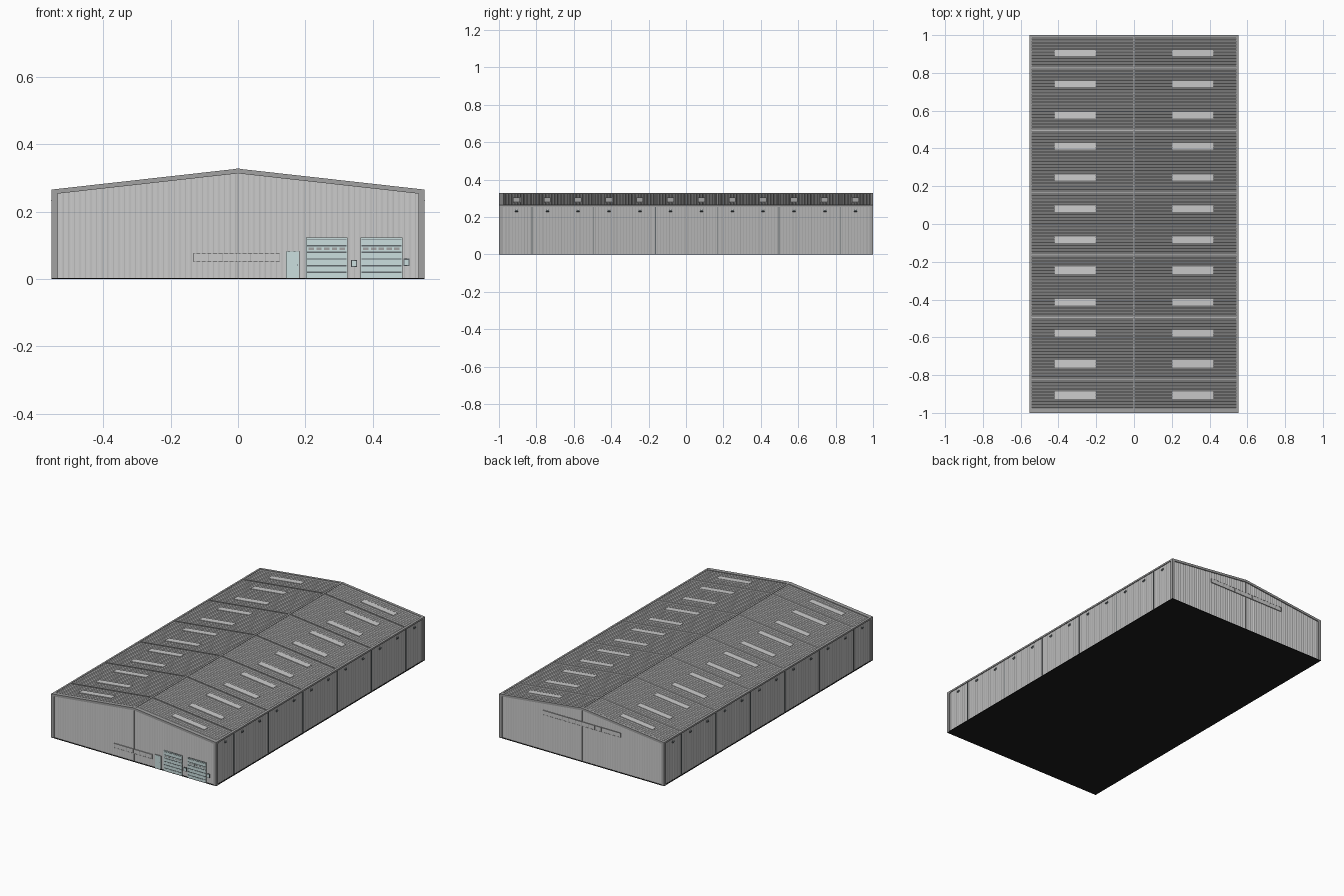
import bpy, bmesh
from mathutils import Vector

if "Cube" in bpy.data.objects:
    bpy.data.objects.remove(bpy.data.objects["Cube"])

W, L, EAVE, RIDGE = 0.553, 1.0, 0.265, 0.327
SLOPE = (RIDGE - EAVE) / W
PITCH = 1.98 / 120


def roof_z(x):
    return RIDGE - SLOPE * abs(x)


def material(name, rgb):
    m = bpy.data.materials.new(name)
    m.diffuse_color = (*rgb, 1)
    m.use_nodes = True
    m.node_tree.nodes["Principled BSDF"].inputs["Base Color"].default_value = m.diffuse_color
    return m


teal = material("pale_teal", (0.60, 0.74, 0.74))
dark = material("dark_grey", (0.12, 0.14, 0.15))
pane = material("pale_grey", (0.62, 0.62, 0.62))
trim = material("trim_grey", (0.36, 0.36, 0.36))
side_grey = material("side_grey", (0.46, 0.46, 0.46))
black = material("near_black", (0.012, 0.012, 0.012))


def finish(name, bm, mat=None, mirror=False, array=None):
    me = bpy.data.meshes.new(name)
    bm.to_mesh(me)
    bm.free()
    ob = bpy.data.objects.new(name, me)
    bpy.context.collection.objects.link(ob)
    if mat:
        me.materials.append(mat)
    if array:
        a = ob.modifiers.new("repeat", 'ARRAY')
        a.count = array[0]
        a.use_relative_offset = False
        a.use_constant_offset = True
        a.constant_offset_displace = array[1]
    if mirror:
        ob.modifiers.new("mirror", 'MIRROR')
    return ob


def prism(name, xz, y0, y1, **kw):
    """Extrude an x-z outline along y."""
    bm = bmesh.new()
    f = bm.faces.new([bm.verts.new((x, y0, z)) for x, z in xz])
    r = bmesh.ops.extrude_face_region(bm, geom=[f])
    vs = [v for v in r["geom"] if isinstance(v, bmesh.types.BMVert)]
    bmesh.ops.translate(bm, verts=vs, vec=(0, y1 - y0, 0))
    bmesh.ops.recalc_face_normals(bm, faces=bm.faces)
    return finish(name, bm, **kw)


def box(name, x0, x1, y0, y1, z0, z1, **kw):
    return prism(name, [(x0, z0), (x1, z0), (x1, z1), (x0, z1)], y0, y1, **kw)


def sloped(name, x0, x1, y0, y1, lo, hi, **kw):
    """Slab following the roof slope, from lo to hi relative to the roof line."""
    return prism(name, [(x0, roof_z(x0) + lo), (x1, roof_z(x1) + lo),
                        (x1, roof_z(x1) + hi), (x0, roof_z(x0) + hi)], y0, y1, **kw)


def corrugated(name, u0, u1, place, outward, rib, web, mat=None):
    """Trapezoid-ribbed sheet; place(u, depth) gives the two ends of each fold."""
    bm = bmesh.new()
    prev, u = None, u0
    folds = []
    flat = 0.5 - web
    while u < u1 - 1e-5:
        folds += [(u + t * PITCH, d) for t, d in
                  ((0, 0), (flat, 0), (0.5, rib), (0.5 + flat, rib))]
        u += PITCH
    for u, d in [f for f in folds if f[0] < u1] + [(u1, 0)]:
        cur = [bm.verts.new(p) for p in place(u, d)]
        if prev:
            bm.faces.new((prev[0], cur[0], cur[1], prev[1]))
        prev = cur
    bm.normal_update()
    if sum((f.normal for f in bm.faces), Vector()).dot(Vector(outward)) < 0:
        bmesh.ops.reverse_faces(bm, faces=bm.faces)
    return finish(name, bm, mat=mat, mirror=True)


# floor slab and solid inner body
box("floor_slab", -W, W, -L, L, 0, 0.003, mat=black)
bw, bt = 0.542, -0.010
prism("inner_body", [(-bw, 0.001), (bw, 0.001), (bw, roof_z(bw) + bt), (0, RIDGE + bt),
                     (-bw, roof_z(bw) + bt)], -0.989, 0.989)

# ribbed cladding: shallow on gables and side walls, deeper on the roof
WX, WY = W - 0.006, L - 0.006
for s, side in ((-1, "front"), (1, "back")):
    corrugated(side + "_wall", 0, WX, lambda x, d: ((x, s * (WY + d), 0.001),
               (x, s * (WY + d), roof_z(x) - 0.005)), (0, s, 0), 0.0011, 0.2)
corrugated("side_walls", -WY, WY, lambda y, d: ((WX + d, y, 0.001), (WX + d, y, 0.26)),
           (1, 0, 0), 0.0013, 0.2, side_grey)
corrugated("roof_sheets", -WY, WY, lambda y, d: ((0, y, RIDGE - 0.005 + d),
           (WX, y, roof_z(WX) - 0.005 + d)), (0, 0, 1), 0.0035, 0.3)

# flashings: gable edges, eaves, corners, ridge
sloped("front_gable_trim", 0, W, -L, -0.976, -0.014, 0, mat=trim, mirror=True)
sloped("back_gable_trim", 0, W, 0.984, L, -0.014, 0, mat=trim, mirror=True)
sloped("eave_trim", 0.540, W, -L, L, -0.010, 0, mirror=True, mat=trim)
sloped("ridge_cap", 0, 0.006, -L, L, -0.006, 0.0005, mirror=True, mat=trim)
for y0, y1, side in ((-L, -0.982, "front"), (0.982, L, "back")):
    box(side + "_corner_trim", 0.535, W, y0, y1, 0.001, 0.258, mat=trim, mirror=True)
    ym = -L + 0.002 if y0 < 0 else 0.985
    box(side + "_centre_joint", -0.002, 0.002, ym, ym + 0.013, 0.001, 0.315, mat=trim)

# panel joints every bay
bay = (6, (0, 0.33, 0))
sloped("roof_joint", 0.004, 0.548, -0.826, -0.820, -0.006, -0.001, mat=trim, mirror=True, array=bay)
box("side_joint", 0.542, 0.5505, -0.825, -0.821, 0.001, 0.258, mat=dark, mirror=True, array=bay)

# skylights
rows = (12, (0, 0.1648, 0))
sloped("skylight", 0.20, 0.422, -0.925, -0.888, -0.006, 0.0, mat=pane, mirror=True, array=rows)

# wall lamps under the eaves: bracket and tilted head
box("lamp_bracket", 0.545, 0.551, -0.909, -0.903, 0.232, 0.240, mirror=True, array=rows)
prism("lamp_head", [(0.547, 0.236), (0.550, 0.240), (0.554, 0.232), (0.549, 0.226)],
      -0.914, -0.898, mat=dark, mirror=True, array=rows)


def window_strip(name, x0, count, width, z0, z1, s):
    """Row of framed windows on a gable; s is the outward y sign."""
    def ys(a, b):
        return sorted((s * a, s * b))
    x1 = x0 + count * width
    box(name + "_pane", x0, x1, *ys(0.985, 0.9985), z0, z1, mat=pane)
    for z in (z0, z1 - 0.0015):
        box(name + "_rail", x0, x1, *ys(0.985, 0.9995), z, z + 0.0015, mat=trim)
    box(name + "_mullion", x0 - 0.0008, x0 + 0.0008, *ys(0.985, 0.9995), z0, z1, mat=trim,
        array=(count + 1, (width, 0, 0)))


window_strip("front_window", -0.131, 6, 0.0423, 0.050, 0.077, -1)
window_strip("back_window", -0.260, 12, 0.0433, 0.216, 0.243, 1)

# sectional garage doors with frame, panels, vision windows
for i, (x0, x1) in enumerate(((0.201, 0.325), (0.363, 0.487))):
    n = f"garage_door_{i + 1}"
    box(n + "_backing", x0, x1, -0.9985, -0.985, 0.001, 0.123, mat=dark)
    box(n + "_panel", x0 + 0.003, x1 - 0.003, -0.9998, -0.99, 0.002, 0.0175, mat=teal,
        array=(6, (0, 0, 0.0198)))
    for x in (x0, x1 - 0.003):
        box(n + "_jamb", x, x + 0.003, -1.0, -0.985, 0.001, 0.123, mat=teal)
    box(n + "_head", x0, x1, -1.0, -0.985, 0.119, 0.123, mat=teal)
    box(n + "_window", x0 + 0.008, x0 + 0.024, -1.0003, -0.99, 0.086, 0.093, mat=trim,
        array=(5, (0.023, 0, 0)))

# personnel door with handle
box("door_frame", 0.142, 0.182, -0.9988, -0.985, 0.001, 0.083, mat=trim)
box("door_leaf", 0.143, 0.181, -0.9996, -0.99, 0.001, 0.082, mat=teal)
box("door_handle", 0.175, 0.178, -1.0005, -0.995, 0.040, 0.043, mat=dark)

# control boxes beside the garage doors
for x, z in ((0.335, 0.035), (0.491, 0.038)):
    box("control_box", x, x + 0.018, -0.999, -0.985, z, z + 0.022, mat=dark)
    box("control_box_lid", x + 0.003, x + 0.015, -1.0003, -0.99, z + 0.003, z + 0.019, mat=teal)
